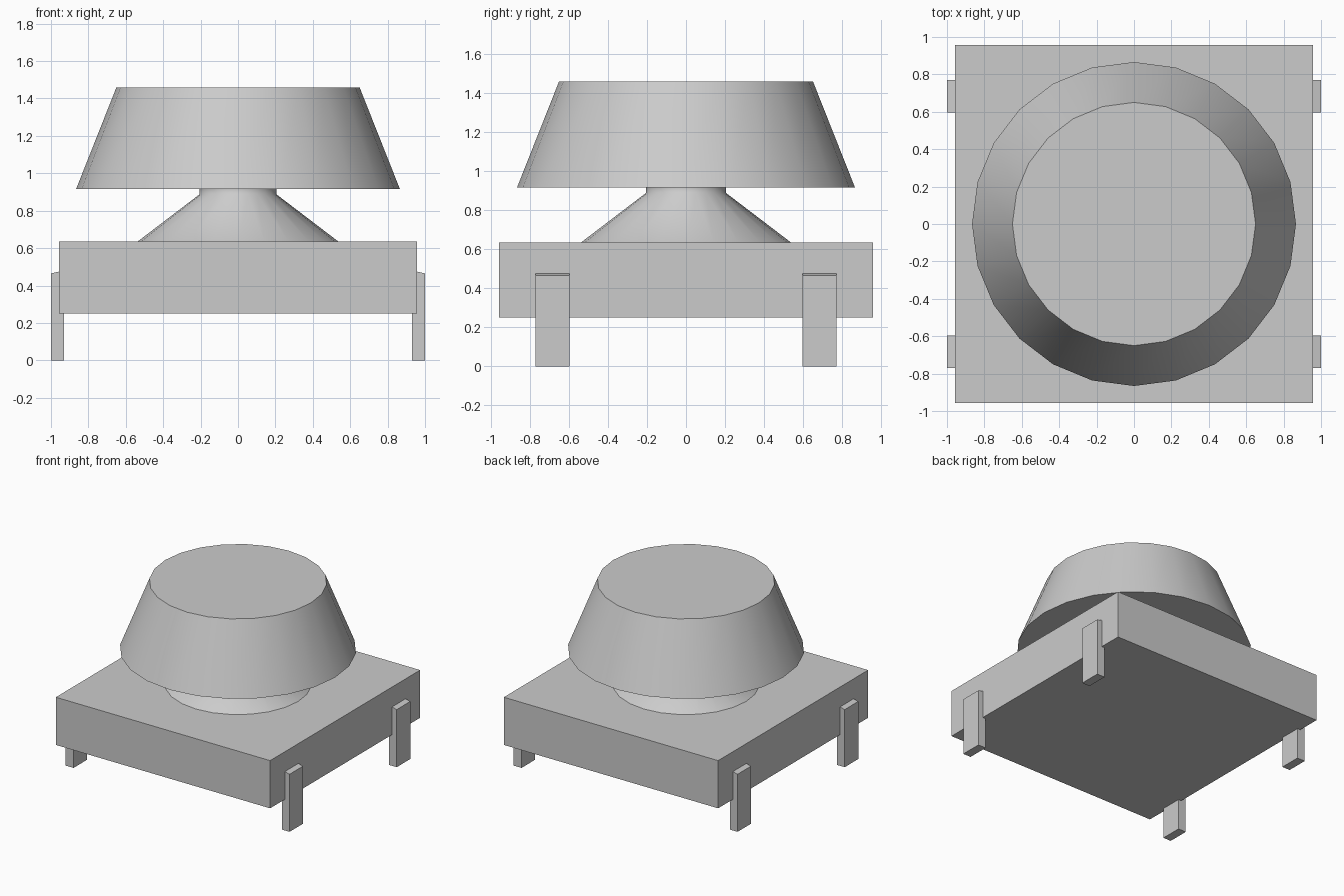
import bpy, bmesh, math

if "Cube" in bpy.data.objects:
    bpy.data.objects.remove(bpy.data.objects["Cube"])


def finish(bm, name):
    bmesh.ops.recalc_face_normals(bm, faces=bm.faces)
    mesh = bpy.data.meshes.new(name)
    bm.to_mesh(mesh)
    bm.free()
    obj = bpy.data.objects.new(name, mesh)
    bpy.context.collection.objects.link(obj)
    return obj


def lathe(name, profile, sides=24):
    """Closed round part from (radius, z) rings, smooth sides and flat ends."""
    bm = bmesh.new()
    rings = []
    for r, z in profile:
        rings.append([bm.verts.new((r * math.cos(2 * math.pi * i / sides),
                                    r * math.sin(2 * math.pi * i / sides), z))
                      for i in range(sides)])
    for a, b in zip(rings, rings[1:]):
        for i in range(sides):
            j = (i + 1) % sides
            bm.faces.new((a[i], a[j], b[j], b[i])).smooth = True
    bm.faces.new(rings[0])
    bm.faces.new(rings[-1])
    for e in bm.edges:
        e.smooth = all(f.smooth for f in e.link_faces)
    return finish(bm, name)


def extrude_y(name, profile, y0, y1):
    """Prism from an (x, z) outline."""
    bm = bmesh.new()
    face = bm.faces.new([bm.verts.new((x, y0, z)) for x, z in profile])
    out = bmesh.ops.extrude_face_region(bm, geom=[face])["geom"]
    moved = [v for v in out if isinstance(v, bmesh.types.BMVert)]
    bmesh.ops.translate(bm, verts=moved, vec=(0, y1 - y0, 0))
    return finish(bm, name)


# Square housing
B = 0.957
extrude_y("housing", [(-B, 0.25), (B, 0.25), (B, 0.635), (-B, 0.635)], -B, B)

# Flared stem and tapered cap
lathe("stem", [(0.537, 0.635), (0.205, 0.888), (0.205, 0.915)])
lathe("cap", [(0.866, 0.915), (0.65, 1.46)])

# Four feet with sloped tops
for sx, side in ((-1, "left"), (1, "right")):
    for sy, end in ((-1, "front"), (1, "back")):
        outline = [(0.93 * sx, 0), (sx, 0), (sx, 0.465), (0.955 * sx, 0.475), (0.93 * sx, 0.475)]
        extrude_y(f"{end}_{side}_foot", outline, 0.597 * sy, 0.77 * sy)
